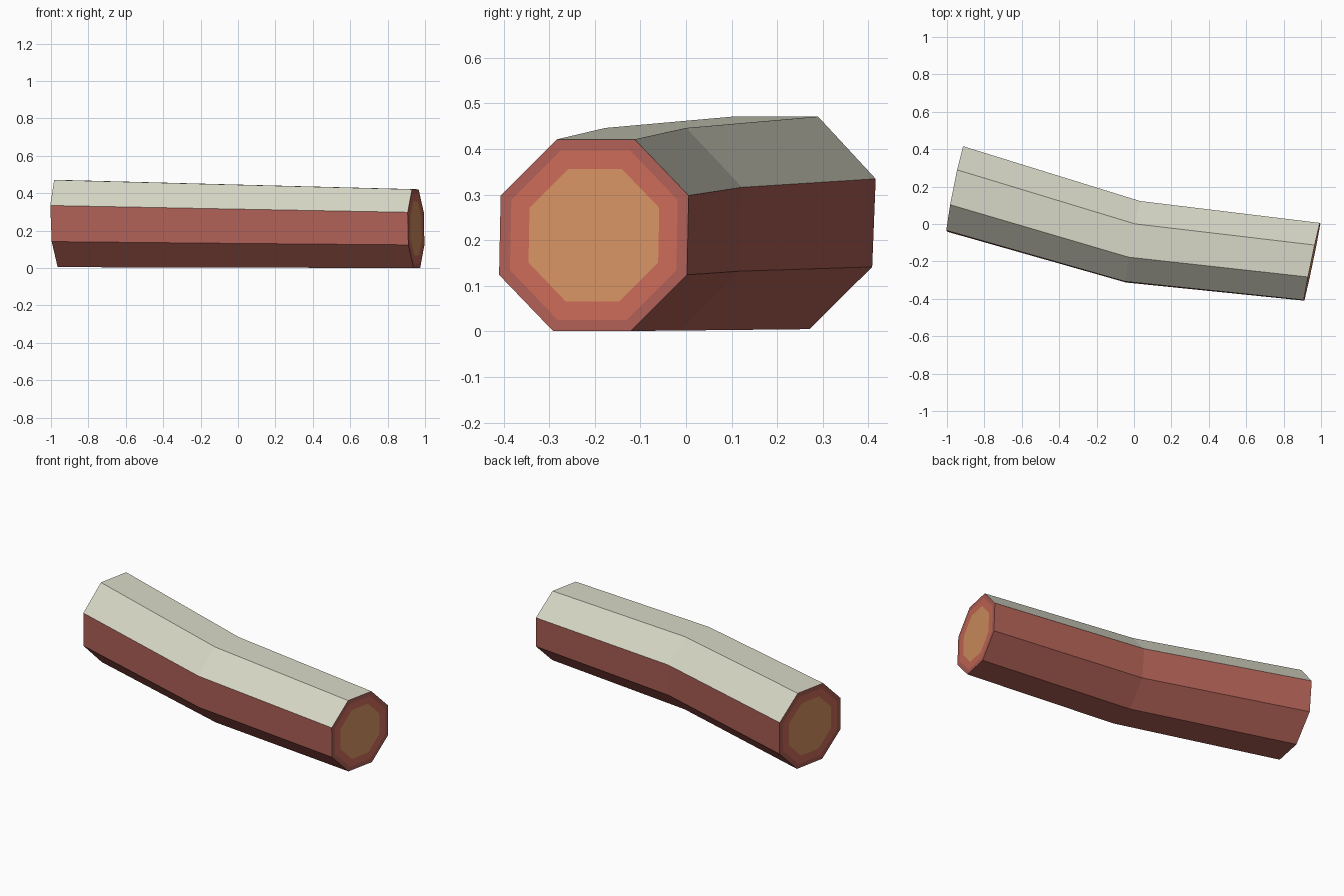
import bpy, bmesh, math
from mathutils import Vector

if "Cube" in bpy.data.objects:
    bpy.data.objects.remove(bpy.data.objects["Cube"])


def material(name, srgb):
    m = bpy.data.materials.new(name)
    m.diffuse_color = [((c / 255 + 0.055) / 1.055) ** 2.4 for c in srgb] + [1]
    m.use_nodes = True
    m.node_tree.nodes["Principled BSDF"].inputs["Base Color"].default_value = m.diffuse_color
    return m


BARK = material("red_bark", (174, 95, 85))
TOP = material("pale_top_bark", (217, 217, 200))
RING = material("coral_ring", (202, 106, 88))
CORE = material("tan_core", (214, 147, 98))
SIDES = 8

# Octagonal sections: centre, half-width direction, half height, lean of the top
SECTIONS = [
    (Vector((-0.955, 0.187, 0.238)), Vector((0.045, 0.225, 0)), 0.233, 0.04),
    (Vector((-0.005, -0.095, 0.224)), Vector((0.040, 0.215, 0)), 0.222, 0.03),
    (Vector((0.952, -0.202, 0.211)), Vector((0.043, 0.206, 0)), 0.210, 0.02),
]


def loop(bm, section, scale=1.0):
    centre, wide, half, lean = section
    up = Vector((-lean, lean, 1)) * half
    r = scale / math.cos(math.pi / SIDES)
    verts = []
    for k in range(SIDES):
        a = (k + 0.5) * 2 * math.pi / SIDES
        verts.append(bm.verts.new(centre + (wide * math.cos(a) + up * math.sin(a)) * r))
    return verts


def bridge(bm, a, b, mat_rule):
    for k in range(SIDES):
        n = (k + 1) % SIDES
        f = bm.faces.new((a[k], a[n], b[n], b[k]))
        f.material_index = mat_rule(k)


def finish(bm, name, mats):
    bmesh.ops.recalc_face_normals(bm, faces=bm.faces)
    me = bpy.data.meshes.new(name)
    bm.to_mesh(me)
    bm.free()
    for m in mats:
        me.materials.append(m)
    bpy.context.collection.objects.link(bpy.data.objects.new(name, me))


# Log: bark sides, the three upper sides pale, sawn ends with nested rings
bm = bmesh.new()
loops = [loop(bm, s) for s in SECTIONS]
for a, b in zip(loops, loops[1:]):
    bridge(bm, a, b, lambda k: 1 if k in (0, 1, 2) else 0)
for outer, section in ((loops[0], SECTIONS[0]), (loops[-1], SECTIONS[-1])):
    mid = loop(bm, section, 0.885)
    inner = loop(bm, section, 0.69)
    bridge(bm, outer, mid, lambda k: 0)
    bridge(bm, mid, inner, lambda k: 2)
    bm.faces.new(inner).material_index = 3
finish(bm, "log", [BARK, TOP, RING, CORE])
